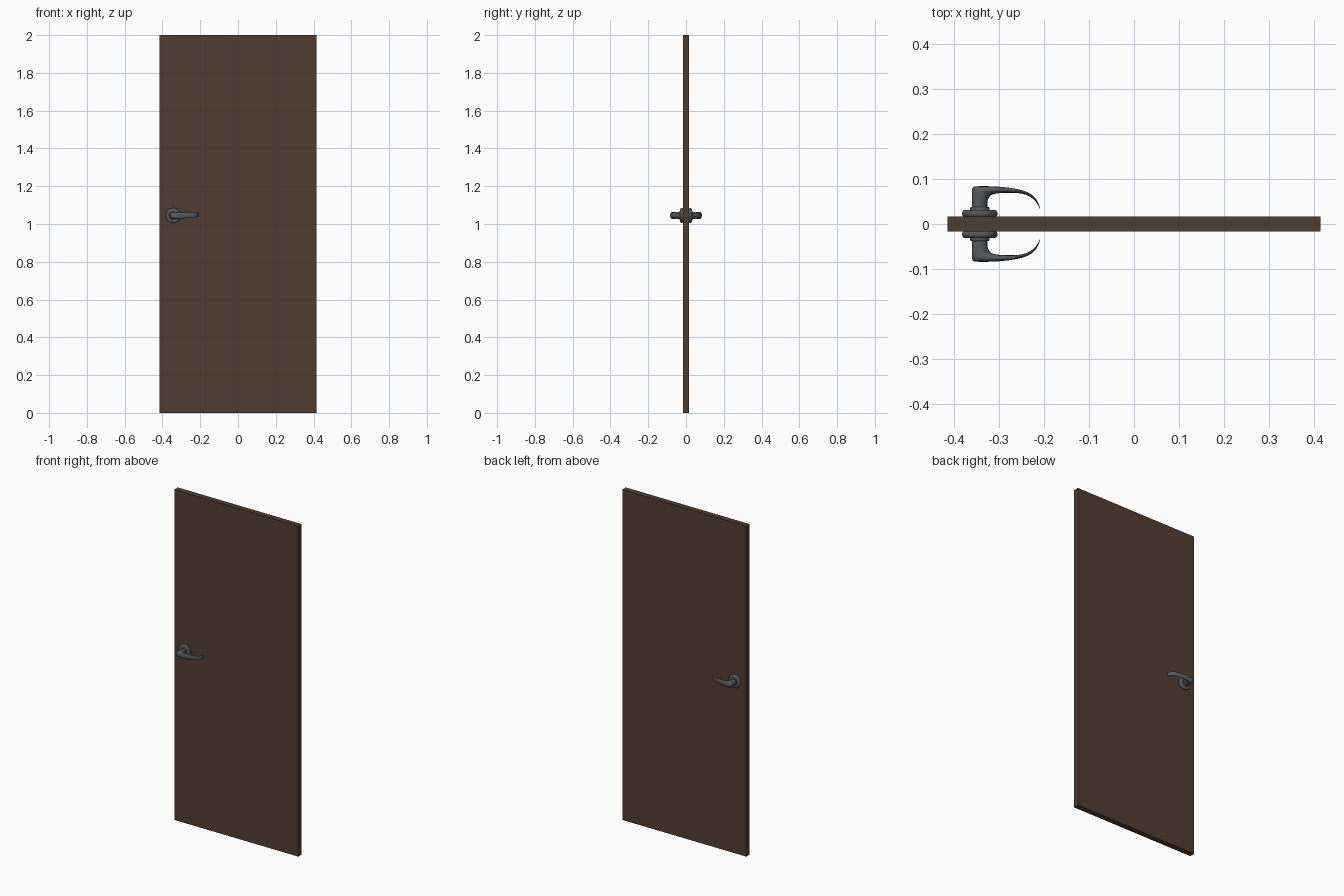
import bpy, bmesh, math
from mathutils import Vector

if "Cube" in bpy.data.objects:
    bpy.data.objects.remove(bpy.data.objects["Cube"])

HX, HZ = -0.343, 1.045      # handle axis
HALF_T = 0.0167             # half door thickness


def material(name, rgb):
    m = bpy.data.materials.new(name)
    m.diffuse_color = (*rgb, 1)
    m.use_nodes = True
    m.node_tree.nodes["Principled BSDF"].inputs["Base Color"].default_value = m.diffuse_color
    return m


wood = material("dark brown wood", (0.080, 0.048, 0.030))
metal = material("dark grey metal", (0.095, 0.098, 0.102))


def finish(bm, name, mat, smooth=None):
    bmesh.ops.recalc_face_normals(bm, faces=bm.faces)
    me = bpy.data.meshes.new(name)
    bm.to_mesh(me)
    bm.free()
    me.materials.append(mat)
    ob = bpy.data.objects.new(name, me)
    bpy.context.collection.objects.link(ob)
    if smooth:
        bpy.ops.object.select_all(action='DESELECT')
        ob.select_set(True)
        bpy.context.view_layer.objects.active = ob
        bpy.ops.object.shade_smooth_by_angle(angle=math.radians(smooth))
    return ob


def loft(name, rings, smooth):
    # skin rings of points together and cap both ends
    bm = bmesh.new()
    vs = [[bm.verts.new(p) for p in ring] for ring in rings]
    n = len(vs[0])
    for a, b in zip(vs, vs[1:]):
        for i in range(n):
            j = (i + 1) % n
            bm.faces.new((a[i], a[j], b[j], b[i]))
    bm.faces.new(vs[0])
    bm.faces.new(vs[-1])
    return finish(bm, name, metal, smooth)


def ring(outer, inner, half_h, zc, side, n=24):
    # ellipse spanning outer to inner edge in plan, half_h tall
    o, i = Vector((*outer, 0)), Vector((*inner, 0))
    c, r = (o + i) / 2, (o - i) / 2
    pts = []
    for k in range(n):
        a = 2 * math.pi * k / n
        p = c + r * math.cos(a)
        pts.append((p.x, side * p.y, zc + half_h * math.sin(a)))
    return pts


# door leaf
bm = bmesh.new()
bmesh.ops.create_cube(bm, size=1)
bmesh.ops.scale(bm, vec=(0.83, 2 * HALF_T, 2), verts=bm.verts)
bmesh.ops.translate(bm, vec=(0, 0, 1), verts=bm.verts)
finish(bm, "door_leaf", wood)

# rose profile: radius, distance from door centre
ROSE = [(0.036, 0.0160), (0.0382, 0.0185), (0.0393, 0.022), (0.0390, 0.026),
        (0.0370, 0.0295), (0.034, 0.031), (0.0215, 0.0315), (0.0212, 0.036),
        (0.0200, 0.0375), (0.015, 0.0375)]

# lever sections: outer edge, inner edge, half height, height offset
LEVER = [((-0.3610, 0.030), (-0.3260, 0.030), 0.0175, 0),
         ((-0.3605, 0.050), (-0.3262, 0.048), 0.0172, 0),
         ((-0.3605, 0.068), (-0.3250, 0.054), 0.0175, 0),
         ((-0.3600, 0.079), (-0.3220, 0.060), 0.0178, 0),
         ((-0.3575, 0.0827), (-0.3170, 0.0645), 0.0178, 0),
         ((-0.3450, 0.0840), (-0.3100, 0.0670), 0.0175, 0),
         ((-0.3250, 0.0840), (-0.3000, 0.0685), 0.0168, 0),
         ((-0.3000, 0.0830), (-0.2850, 0.0695), 0.0158, 0.0005),
         ((-0.2740, 0.0802), (-0.2680, 0.0695), 0.0148, 0.001),
         ((-0.2550, 0.0768), (-0.2530, 0.0682), 0.0140, 0.0015),
         ((-0.2380, 0.0715), (-0.2400, 0.0650), 0.0132, 0.002),
         ((-0.2260, 0.0645), (-0.2300, 0.0600), 0.0125, 0.0025),
         ((-0.2170, 0.0550), (-0.2205, 0.0525), 0.0117, 0.003),
         ((-0.2115, 0.0440), (-0.2140, 0.0430), 0.0105, 0.0035),
         ((-0.2092, 0.0370), (-0.2108, 0.0367), 0.0085, 0.004),
         ((-0.2085, 0.0335), (-0.2092, 0.0334), 0.0050, 0.004)]

# matching handle on each face
for label, side in (("front", -1), ("back", 1)):
    loft(label + "_rose",
         [ring((HX - r, y), (HX + r, y), r, HZ, side, 40) for r, y in ROSE], 40)
    loft(label + "_lever",
         [ring(o, i, h, HZ + dz, side) for o, i, h, dz in LEVER], 50)
